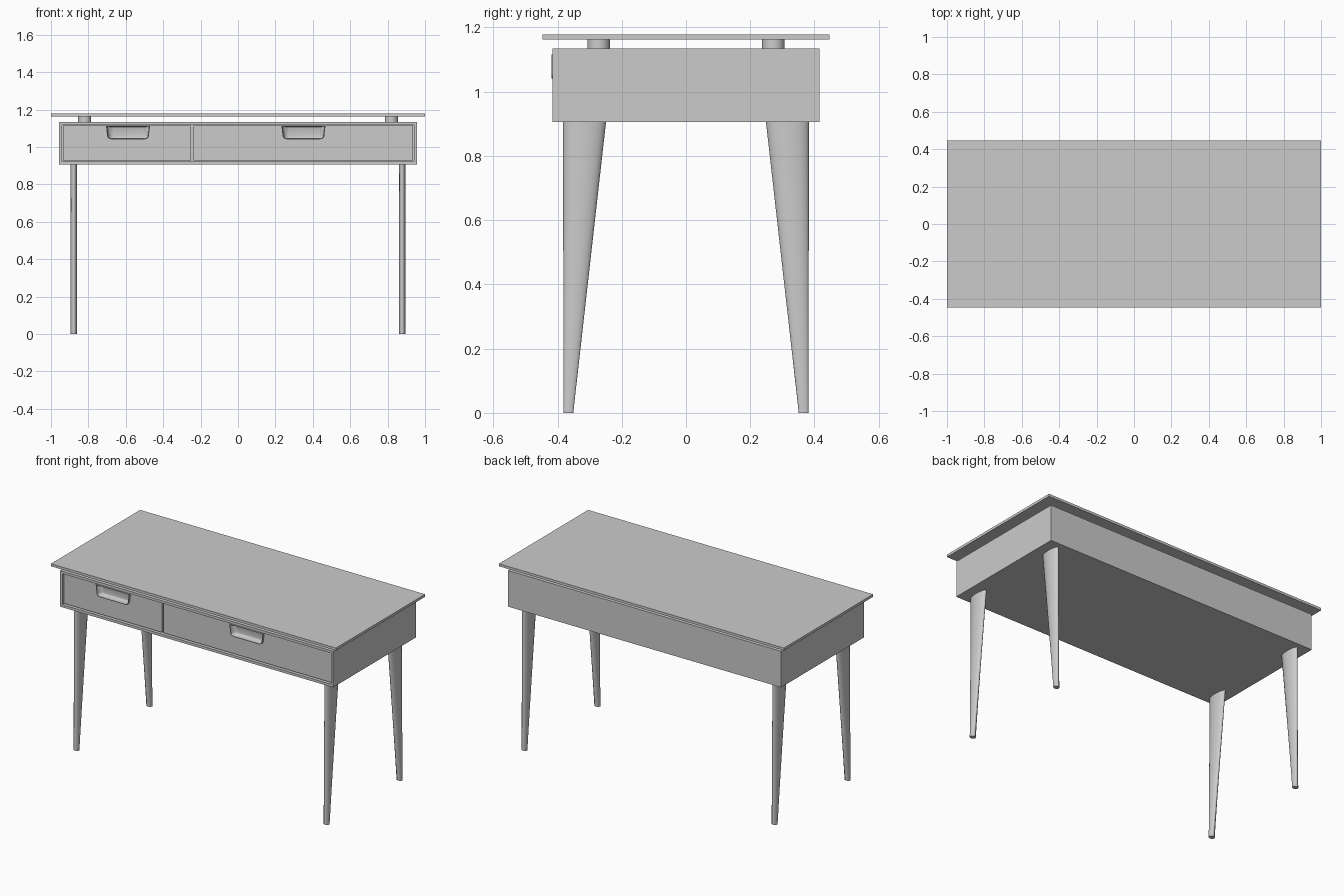
import bpy, bmesh, math

if "Cube" in bpy.data.objects:
    bpy.data.objects.remove(bpy.data.objects["Cube"])


def finish(name, bm, smooth=False):
    bmesh.ops.recalc_face_normals(bm, faces=bm.faces)
    me = bpy.data.meshes.new(name)
    bm.to_mesh(me)
    bm.free()
    ob = bpy.data.objects.new(name, me)
    bpy.context.collection.objects.link(ob)
    if smooth:
        bpy.ops.object.select_all(action='DESELECT')
        ob.select_set(True)
        bpy.context.view_layer.objects.active = ob
        bpy.ops.object.shade_smooth_by_angle(angle=math.radians(35))
    return ob


def loft(name, rings, caps=(True, True), smooth=False):
    """Skin a list of equally long closed rings of 3D points."""
    bm = bmesh.new()
    rows = [[bm.verts.new(p) for p in ring] for ring in rings]
    n = len(rows[0])
    for a, b in zip(rows, rows[1:]):
        for i in range(n):
            j = (i + 1) % n
            bm.faces.new((a[i], a[j], b[j], b[i]))
    if caps[0]:
        bm.faces.new(rows[0])
    if caps[1]:
        bm.faces.new(rows[-1])
    return finish(name, bm, smooth)


def rect(x0, x1, z0, z1, y):
    return [(x0, y, z0), (x1, y, z0), (x1, y, z1), (x0, y, z1)]


def box(name, x0, x1, y0, y1, z0, z1):
    return loft(name, [rect(x0, x1, z0, z1, y0), rect(x0, x1, z0, z1, y1)])


def ellipse(cx, cy, rx, ry, z, n=32):
    return [(cx + rx * math.cos(2 * math.pi * i / n),
             cy + ry * math.sin(2 * math.pi * i / n), z) for i in range(n)]


def cup(cx, inset, zt, zb, r=0.022, n=6):
    """Pull outline (x, z): slightly tapered, rounded lower corners."""
    h = 0.112 - inset
    left = [(cx - h - 0.006, zt)]
    for i in range(n + 1):
        a = math.pi + math.pi / 2 * i / n
        left.append((cx - h + r + r * math.cos(a), zb + r + r * math.sin(a)))
    return left + [(2 * cx - x, z) for x, z in reversed(left)]


# Table top
box("table_top", -1, 1, -0.447, 0.447, 1.162, 1.178)

# Case: outer shell with a deep pocket open to the front
X, Y, Z0, Z1, T = 0.958, 0.415, 0.905, 1.134, 0.016
loft("case", [rect(-X, X, Z0, Z1, Y), rect(-X, X, Z0, Z1, -Y),
              rect(-X + T, X - T, Z0 + T, Z1 - T, -Y),
              rect(-X + T, X - T, Z0 + T, Z1 - T, Y - 0.02)])

# Drawers with a notch for each recessed pull
D0, D1 = Z0 + T + 0.006, Z1 - T - 0.003
for side, x0, x1, cx in (("left", -0.936, -0.251, -0.588),
                         ("right", -0.239, 0.936, 0.35)):
    notch = cup(cx, 0, D1, 1.041)
    outline = [(x0, D0), (x0, D1)] + notch + [(x1, D1), (x1, D0)]
    loft(side + "_drawer_front", [[(x, y, z) for x, z in outline]
                                  for y in (-0.405, -0.375)])
    box(side + "_drawer_box", x0 + 0.01, x1 - 0.01, -0.375, 0.37,
        D0 + 0.004, D1 - 0.004)
    # Cup pull: raised rim, then a curved bowl
    steps = [(0, -0.376, 0), (0, -0.418, 0), (0.004, -0.418, 0.003)]
    for i in range(1, 7):
        a = math.pi / 2 * i / 6
        steps.append((0.004 + 0.03 * (1 - math.cos(a)),
                      -0.418 + 0.036 * math.sin(a),
                      0.003 + 0.008 * (1 - math.cos(a))))
    rings = []
    for inset, y, dz in steps:
        pts = cup(cx, inset, D1 - dz, 1.041 + dz, 0.022 - dz)
        rings.append([(x, y, z) for x, z in pts])
    loft(side + "_drawer_pull", rings, (False, True), True)

# Tapered oval legs and round spacers, one per corner
for fb, sy in (("front", -1), ("back", 1)):
    for lr, sx in (("left", -1), ("right", 1)):
        loft(f"{fb}_{lr}_leg",
             [ellipse(sx * 0.878, sy * 0.366, 0.0185, 0.015, 0),
              ellipse(sx * 0.878, sy * 0.316, 0.0185, 0.067, Z0)],
             smooth=True)
        loft(f"{fb}_{lr}_spacer",
             [ellipse(sx * 0.82, sy * 0.272, 0.035, 0.035, z)
              for z in (Z1, 1.162)], smooth=True)
